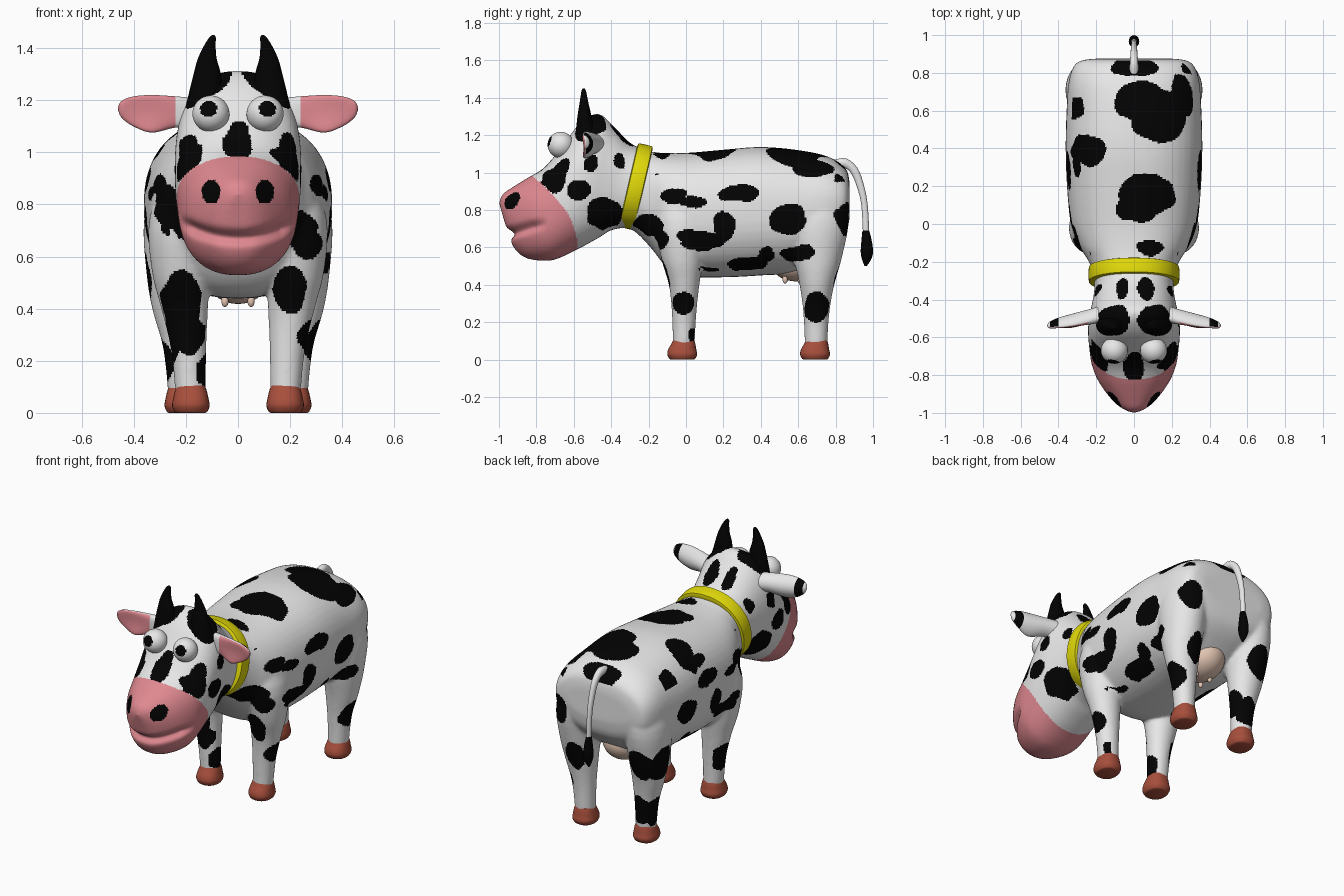
import bpy, bmesh, math
from mathutils import Vector, noise

if "Cube" in bpy.data.objects:
    bpy.data.objects.remove(bpy.data.objects["Cube"])

# ---------- materials ----------
COLOURS = {"white": (.80, .80, .80), "black": (.0008, .0008, .0008), "pink": (.74, .25, .28),
           "hoof_brown": (.39, .078, .045), "yellow": (.76, .70, .003), "tan": (.82, .60, .48)}
MATS = {}
for n, c in COLOURS.items():
    MATS[n] = bpy.data.materials.new(n)
    MATS[n].diffuse_color = (*c, 1)


# ---------- helpers ----------
def finish(name, bm, *mats):
    bmesh.ops.recalc_face_normals(bm, faces=bm.faces)
    me = bpy.data.meshes.new(name)
    bm.to_mesh(me)
    bm.free()
    for m in mats:
        me.materials.append(MATS[m])
    me.shade_smooth()
    me.set_sharp_from_angle(angle=math.radians(50))
    ob = bpy.data.objects.new(name, me)
    bpy.context.collection.objects.link(ob)
    return ob


def loft(bm, secs, expo=2.0, sides=32, sub=4):
    """Skin rings (centre, u, v) with smooth interpolation and capped ends."""
    secs = [[Vector(a) for a in s] for s in secs]
    path = []
    for i in range(len(secs) - 1):
        p0, p1, p2, p3 = secs[max(i - 1, 0)], secs[i], secs[i + 1], secs[min(i + 2, len(secs) - 1)]
        for k in range(sub):
            t = k / sub
            path.append([b + .5 * t * ((c - a) + t * (2 * a - 5 * b + 4 * c - d + t * (3 * (b - c) + d - a)))
                         for a, b, c, d in zip(p0, p1, p2, p3)])
    path.append(secs[-1])
    rings = []
    for c, u, v in path:
        ring = []
        for j in range(sides):
            a = 2 * math.pi * j / sides
            ca, sa = math.cos(a), math.sin(a)
            ring.append(bm.verts.new(c + u * math.copysign(abs(ca) ** (2 / expo), ca)
                                     + v * math.copysign(abs(sa) ** (2 / expo), sa)))
        rings.append(ring)
    for r, q in zip(rings, rings[1:]):
        for j in range(sides):
            k = (j + 1) % sides
            bm.faces.new((r[j], r[k], q[k], q[j]))
    bm.faces.new(rings[0])
    bm.faces.new(rings[-1])


def upright(s, rows):
    """Rows of z, x, y, rx, ry as horizontal rings, on side s."""
    return [((s * x, y, z), (rx, 0, 0), (0, ry, 0)) for z, x, y, rx, ry in rows]


def tube(pts):
    """Rows of y, z, radius in the middle plane, slightly narrow in x."""
    out = []
    for i, (y, z, r) in enumerate(pts):
        a, b = pts[max(i - 1, 0)], pts[min(i + 1, len(pts) - 1)]
        d = Vector((0, b[0] - a[0], b[1] - a[1])).normalized()
        out.append(((0, y, z), (r * .85, 0, 0), Vector((0, -d.z, d.y)) * r))
    return out


def ball(bm, c, r, u=32, v=20):
    vs = bmesh.ops.create_uvsphere(bm, u_segments=u, v_segments=v, radius=1)["verts"]
    for w in vs:
        w.co = Vector((w.co.x * r[0] + c[0], w.co.y * r[1] + c[1], w.co.z * r[2] + c[2]))


# ---------- hide: trunk, neck, head and legs fused ----------
# top y, top z, bottom y, bottom z, half width
PROFILE = [(.875, .94, .875, .76, .22), (.855, 1.02, .85, .66, .305), (.76, 1.085, .76, .57, .345),
           (.6, 1.12, .6, .47, .357), (.4, 1.137, .4, .45, .362), (.2, 1.122, .2, .44, .355),
           (0, 1.105, 0, .445, .335), (-.12, 1.105, -.10, .49, .295), (-.17, 1.11, -.19, .60, .25),
           (-.22, 1.12, -.29, .695, .215), (-.30, 1.16, -.39, .695, .21), (-.38, 1.24, -.46, .655, .222),
           (-.47, 1.315, -.54, .61, .24), (-.57, 1.26, -.60, .58, .243), (-.67, 1.13, -.66, .55, .236),
           (-.76, 1.025, -.72, .53, .225), (-.85, .97, -.79, .53, .194), (-.93, .92, -.86, .545, .142),
           (-.98, .885, -.915, .59, .09), (-1.0, .84, -.95, .665, .04)]
FRONT = [(.07, .182, -.012, .058, .058), (.25, .19, -.01, .069, .066), (.4, .205, -.01, .09, .082),
         (.55, .22, -.02, .112, .115), (.75, .215, -.02, .125, .145), (.97, .17, 0, .09, .11)]
REAR = [(.07, .21, .695, .058, .06), (.25, .217, .697, .071, .07), (.4, .232, .70, .098, .093),
        (.55, .238, .705, .115, .13), (.75, .235, .71, .125, .16), (.97, .2, .71, .1, .12)]
bm = bmesh.new()
loft(bm, [((0, (a + c) / 2, (b + d) / 2), (w, 0, 0), (0, (a - c) / 2, (b - d) / 2))
          for a, b, c, d, w in PROFILE], 2.35, 48)
for s in (1, -1):
    loft(bm, upright(s, FRONT))
    loft(bm, upright(s, REAR))
hide = finish("cow_body", bm, "white", "black", "pink")
rm = hide.modifiers.new("fuse", "REMESH")
rm.mode, rm.voxel_size = "VOXEL", .009
sm = hide.modifiers.new("blend", "SMOOTH")
sm.factor, sm.iterations = .5, 16
ev = hide.evaluated_get(bpy.context.evaluated_depsgraph_get())
me = bpy.data.meshes.new_from_object(ev)
hide.modifiers.clear()
hide.data = me
me.materials.clear()
for m in ("white", "black", "pink"):
    me.materials.append(MATS[m])

# mouth crease, pressed straight back and inwards
for v in me.vertices:
    x, y, z = v.co
    if y < -.74:
        d = z - (.672 + 1.15 * x * x)
        k = math.exp(-(d / .024) ** 2) * min(1, (-.74 - y) / .1)
        v.co = (x * (1 - .09 * k), y + .035 * k, z)
me.update()

# spots: two centre coordinates, two radii
RIGHT = [(.28, .89, .105, .048), (-.07, .88, .07, .04), (.04, .845, .07, .03), (.2, .71, .06, .085),
         (.09, .63, .11, .05), (0, .67, .05, .03), (.55, .75, .10, .08), (.33, .51, .105, .045), (.43, .56, .04, .04),
         (.6, .57, .09, .045), (.12, .475, .05, .02), (-.2, .72, .08, .06), (.7, .28, .065, .085),
         (-.01, .30, .06, .06), (.04, .13, .02, .035), (-.43, .78, .10, .09), (-.57, .9, .06, .055),
         (-.51, 1.05, .035, .055), (-.70, .955, .06, .07), (-.35, 1.06, .03, .045), (.68, 1.03, .11, .06)]
LEFT = [(y, z, p, q) for y, z, p, q in RIGHT if not (y > .5 and z > .5) and not (z < .4 and y > -.1)]
LEFT += [(.5, .76, .09, .07), (.72, .52, .08, .11), (.7, .2, .06, .1), (.0, .27, .06, .09), (.3, 1.0, .05, .03)]
INNER = [(-.02, .16, .06, .07), (.7, .26, .06, .09)]
TOP = [(.03, .65, .14, .11), (.13, .57, .15, .14), (.07, .16, .15, .11), (.02, .08, .11, .07), (-.24, .39, .09, .08),
       (-.31, .62, .045, .06), (0, .83, .13, .045), (.3, .83, .045, .05), (.09, -.13, .08, .04),
       (.11, -.51, .088, .085), (-.11, -.51, .088, .085), (.06, -.34, .04, .06), (-.06, -.34, .04, .06)]
FACE = [(0, 1.03, .062, .06), (0, 1.08, .04, .05), (.185, 1.0, .045, .07), (-.185, 1.0, .045, .07),
        (-.22, .40, .08, .15), (-.19, .3, .06, .08), (.2, .47, .065, .09), (.27, .65, .06, .06), (-.27, .8, .05, .08)]
BACK = [(.28, .76, .06, .09), (-.25, .52, .075, .10), (.21, .45, .06, .09), (-.21, .21, .07, .09)]


def hit(a, b, spots):
    return any(((a - p) / r) ** 2 + ((b - q) / t) ** 2 < 1 for p, q, r, t in spots)


NOSTRIL = [(.103, .848, .036, .046)]
for f in me.polygons:
    c, n = f.center, f.normal
    edge = -.58 - .24 * (max(c.z - .6, 0) / .38) ** 2
    if c.y < edge and c.z < 1.0:
        f.material_index = 1 if n.y < 0 and c.z > .78 and hit(abs(c.x), c.z, NOSTRIL) else 2
        continue
    p = c + noise.noise_vector(c * 11) * .017
    f.material_index = int((abs(n.x) > .4 and n.x * c.x > 0 and hit(p.y, p.z, RIGHT if c.x > 0 else LEFT))
                           or (abs(n.x) > .4 and n.x * c.x < 0 and c.x < 0 and hit(p.y, p.z, INNER))
                           or (n.z > .3 and c.z > .95 and hit(p.x, p.y, TOP))
                           or (n.y < -.35 and c.y < .3 and hit(p.x, p.z, FACE))
                           or (n.y > .35 and c.y > .5 and hit(p.x, p.z, BACK)))
me.shade_smooth()

# ---------- hooves ----------
for end, hx, hy in (("front", .181, -.02), ("rear", .21, .69)):
    for s, side in ((1, "right"), (-1, "left")):
        bm = bmesh.new()
        loft(bm, upright(s, [(0, hx, hy, .056, .062), (.006, hx, hy, .064, .07), (.028, hx, hy, .072, .08),
                             (.055, hx, hy, .068, .075), (.085, hx, hy + .006, .061, .064),
                             (.105, hx, hy + .008, .054, .056)]), 2.3)
        finish(f"{end}_hoof_{side}", bm, "hoof_brown")

# ---------- horns, ears and eyes ----------
EAR = [(.17, -.475, 1.15, .045, .058), (.24, -.492, 1.155, .04, .06), (.33, -.51, 1.148, .034, .072),
       (.40, -.522, 1.157, .026, .058), (.445, -.533, 1.165, .017, .034), (.46, -.537, 1.168, .004, .008)]
for s, side in ((1, "right"), (-1, "left")):
    bm = bmesh.new()
    loft(bm, upright(s, [(1.17, .128, -.53, .074, .065), (1.25, .122, -.54, .061, .046), (1.31, .118, -.543, .05, .036),
                         (1.36, .118, -.545, .036, .026), (1.41, .108, -.546, .022, .017),
                         (1.44, .098, -.547, .013, .011), (1.45, .095, -.547, .004, .004)]))
    finish(f"horn_{side}", bm, "black")

    bm = bmesh.new()
    loft(bm, [((s * x, y, z), (0, ry, 0), (0, 0, rz)) for x, y, z, ry, rz in EAR], sub=8)
    for v in bm.verts:  # cup the ear forwards
        v.co.y -= .025 * ((v.co.z - 1.152) / .07) ** 2
    ear = finish(f"ear_{side}", bm, "white", "pink", "black")
    for f in ear.data.polygons:
        x = abs(f.center.x)
        f.material_index = 1 if f.normal.y < -.25 and x > .24 else 2 if f.normal.y > 0 and .4 < x < .445 else 0

    bm = bmesh.new()
    ball(bm, (s * .104, -.670, 1.148), (.071, .07, .07), 64, 40)
    eye = finish(f"eye_{side}", bm, "white", "black")
    pupil = Vector((s * .114, -.736, 1.17))
    for f in eye.data.polygons:
        f.material_index = int((f.center - pupil).length < .034)

# ---------- collar ----------
bm = bmesh.new()
mid, up = Vector((0, -.268, .925)), Vector((0, .052, .224))
axis = Vector((0, -up.z, up.y)).normalized()
loft(bm, [(mid + axis * o, (.24 * k, 0, 0), up * k)
          for o, k in ((-.042, .93), (-.039, .98), (-.03, 1), (.03, 1), (.039, .98), (.042, .93))], 2.15, 64, 2)
finish("collar", bm, "yellow")

# ---------- tail ----------
bm = bmesh.new()
loft(bm, tube([(.80, 1.04, .03), (.85, 1.05, .026), (.90, 1.01, .022), (.935, .92, .019), (.955, .82, .017),
               (.963, .67, .017)]), sides=20)
finish("tail", bm, "white")
bm = bmesh.new()
loft(bm, tube([(.961, .69, .018), (.965, .64, .027), (.967, .58, .033), (.965, .54, .026), (.96, .50, .006)]), sides=20)
finish("tail_tuft", bm, "black")

# ---------- udder ----------
bm = bmesh.new()
ball(bm, (0, .59, .54), (.13, .15, .122))
for x in (-.05, .05):
    for y in (.53, .61):
        ball(bm, (x, y, .43), (.014, .014, .024), 16, 10)
finish("udder", bm, "tan")

for m in bpy.data.materials:
    if m.users and not m.is_grease_pencil:
        m.use_nodes = True
        m.node_tree.nodes["Principled BSDF"].inputs["Base Color"].default_value = m.diffuse_color
